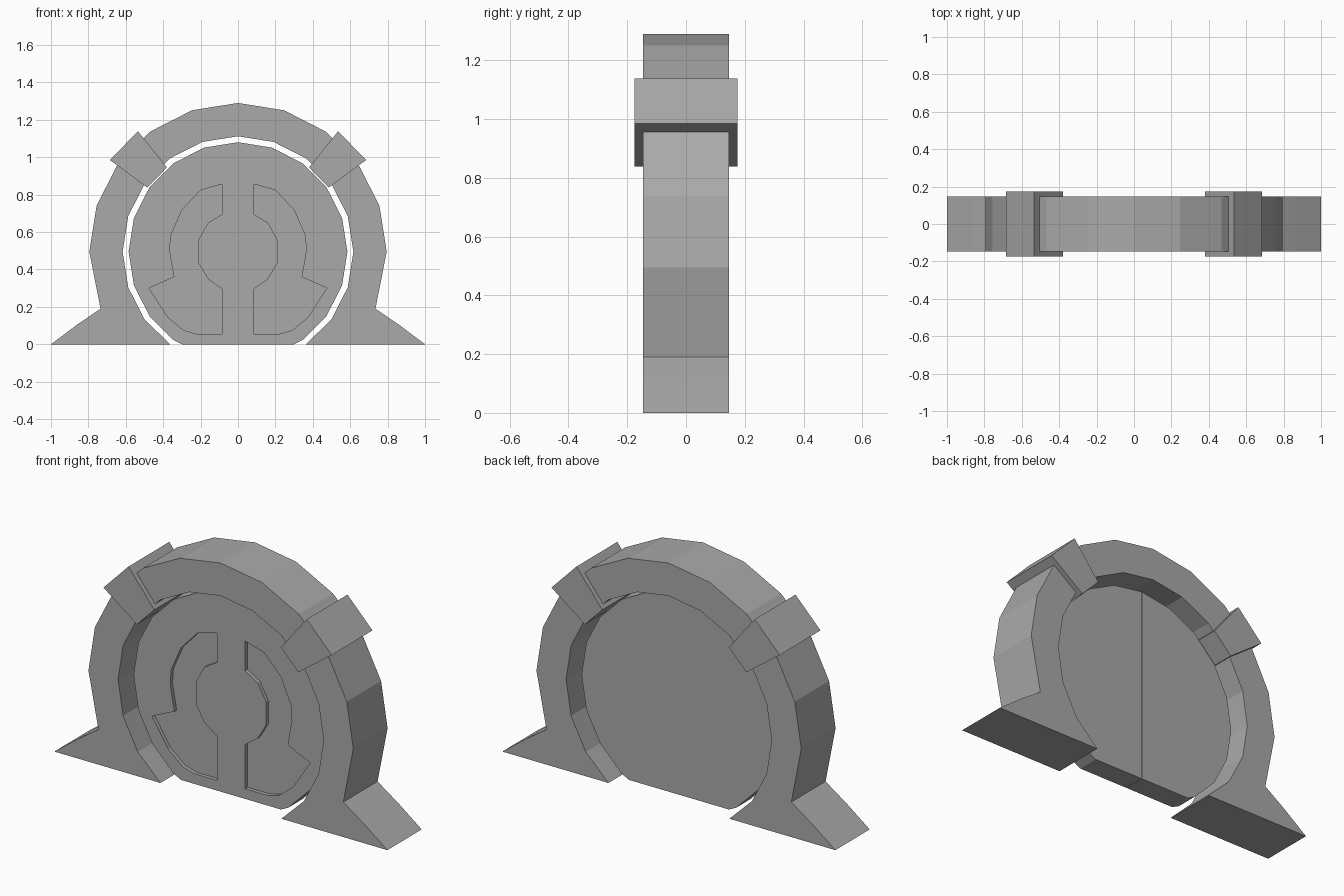
import bpy, bmesh
from math import sin, cos, radians

if "Cube" in bpy.data.objects:
    bpy.data.objects.remove(bpy.data.objects["Cube"], do_unlink=True)

CENTRE_Z = 0.495
STEP = 18          # the arches are twenty-sided
RING_DEPTH = 0.147
DOOR_DEPTH = 0.06

grey = bpy.data.materials.new("stone_grey")
grey.use_nodes = True
COLOUR = (0.4, 0.4, 0.4, 1)
grey.diffuse_color = COLOUR
grey.node_tree.nodes["Principled BSDF"].inputs["Base Color"].default_value = COLOUR


def arc(radius, first, last):
    """Points on an arc; steps are counted clockwise from the top."""
    return [(radius * sin(radians(STEP * i)), CENTRE_Z + radius * cos(radians(STEP * i)))
            for i in range(first, last + 1)]


def mirrored(points):
    return [(-x, z) for x, z in points]


def prism(name, outline, y_front, y_back):
    """Extrude an outline in the xz plane from y_front to y_back."""
    bm = bmesh.new()
    face = bm.faces.new([bm.verts.new((x, y_front, z)) for x, z in outline])
    extruded = bmesh.ops.extrude_face_region(bm, geom=[face])["geom"]
    moved = [v for v in extruded if isinstance(v, bmesh.types.BMVert)]
    bmesh.ops.translate(bm, verts=moved, vec=(0, y_back - y_front, 0))
    bmesh.ops.recalc_face_normals(bm, faces=bm.faces)
    mesh = bpy.data.meshes.new(name)
    bm.to_mesh(mesh)
    bm.free()
    mesh.materials.append(grey)
    obj = bpy.data.objects.new(name, mesh)
    bpy.context.collection.objects.link(obj)
    return obj


def carve(obj, cutter):
    """Subtract the cutter, then discard it."""
    cutter.hide_render = True
    mod = obj.modifiers.new("recess", "BOOLEAN")
    mod.operation = "DIFFERENCE"
    mod.solver = "EXACT"
    mod.object = cutter
    bpy.context.view_layer.objects.active = obj
    bpy.ops.object.modifier_apply(modifier=mod.name)
    bpy.data.objects.remove(cutter, do_unlink=True)


# Arch frame with flared feet
foot = [(0.735, 0.19), (0.86, 0.105), (1.0, 0.0), (0.363, 0.0)]
outer = arc(0.795, 0, 5) + foot
inner = arc(0.617, 0, 7)
right_path = outer + inner[:0:-1]
left_path = mirrored(right_path[1:])[::-1]
prism("arch_frame", right_path + [inner[0]] + left_path, -RING_DEPTH, RING_DEPTH)

# Door leaf and recessed panel outlines
leaf = [(0.001, CENTRE_Z + 0.585)] + arc(0.585, 1, 8) + [(0.3, 0.0), (0.001, 0.0)]
panel = [(0.085, 0.856), (0.2, 0.824), (0.3, 0.717), (0.36, 0.58), (0.365, 0.5),
         (0.34, 0.36), (0.475, 0.3), (0.375, 0.145), (0.29, 0.075), (0.22, 0.055),
         (0.085, 0.055), (0.085, 0.295), (0.16, 0.348), (0.21, 0.433),
         (0.21, 0.56), (0.16, 0.65), (0.085, 0.695)]

# Wedge clamp outline
clamp = [(0.535, 1.139), (0.685, 0.985), (0.485, 0.838), (0.38, 0.945)]

for side, flip in (("left", list), ("right", mirrored)):
    door = prism(side + "_door", flip(leaf), -DOOR_DEPTH, DOOR_DEPTH)
    carve(door, prism(side + "_cutter", flip(panel), -DOOR_DEPTH - 0.05, -DOOR_DEPTH + 0.02))
    prism(side + "_clamp", flip(clamp), -0.175, 0.175)

# Central lock bridging the door seam, just below the door surface
lock = [(0.08 * cos(radians(30 * i)), CENTRE_Z + 0.08 * sin(radians(30 * i))) for i in range(12)]
prism("door_lock", lock, -DOOR_DEPTH + 0.001, DOOR_DEPTH - 0.001)
